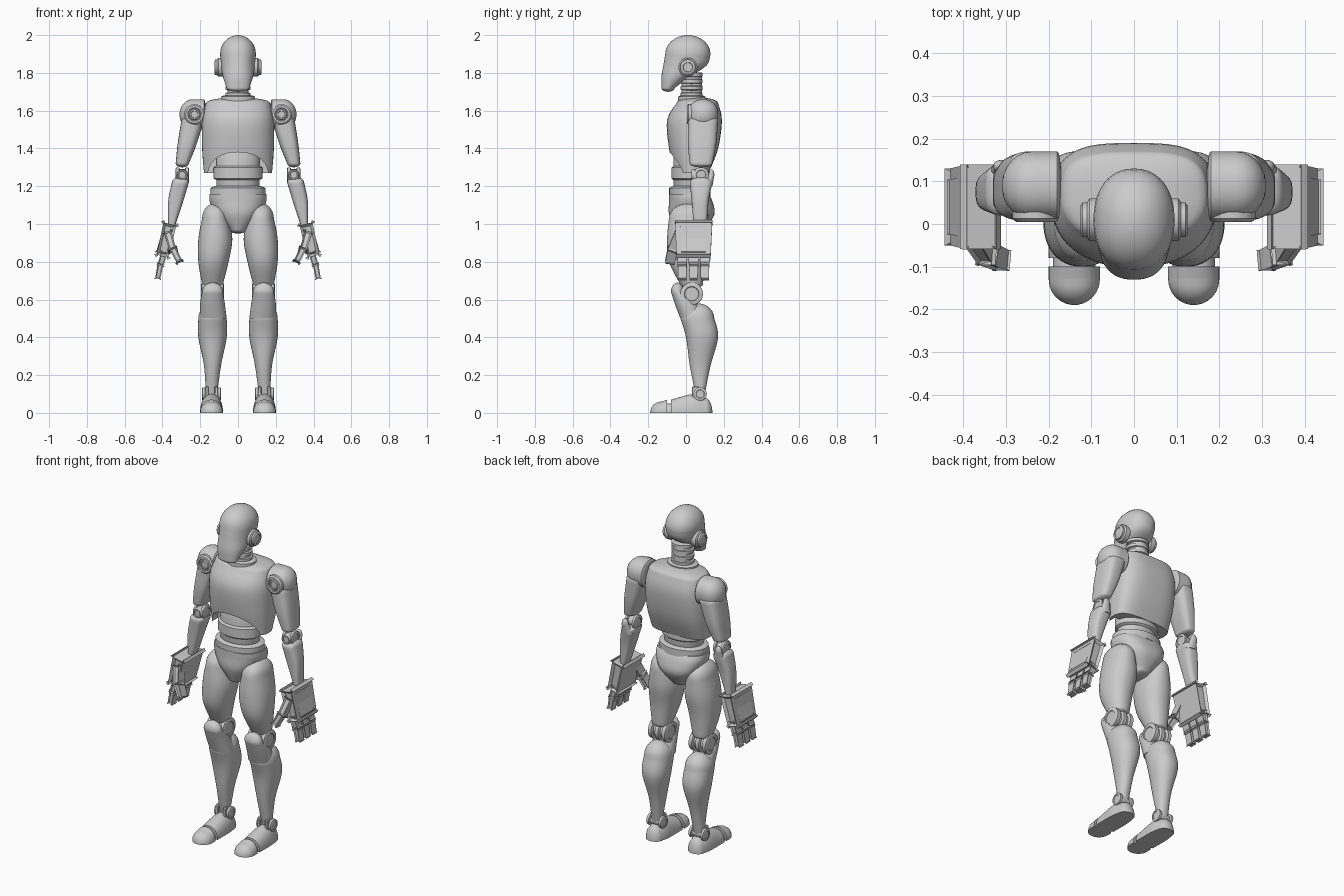
import bpy, bmesh, math
from mathutils import Vector

if "Cube" in bpy.data.objects:
    bpy.data.objects.remove(bpy.data.objects["Cube"])

grey = bpy.data.materials.new("light_grey")
grey.use_nodes = True
grey.diffuse_color = (.6, .6, .6, 1)
grey.node_tree.nodes["Principled BSDF"].inputs["Base Color"].default_value = grey.diffuse_color

# Ways to lay a cross-section (u, v) at distance t along an axis
UPRIGHT = lambda u, v, t: Vector((u, v, t))
SIDEWAYS = lambda u, v, t: Vector((t, u, v))
FLAT_BOTTOM = lambda u, v, t: Vector((u, t, max(v, 0)))


def smooth(ob, degrees):
    bpy.ops.object.select_all(action='DESELECT')
    ob.select_set(True)
    bpy.context.view_layer.objects.active = ob
    bpy.ops.object.shade_smooth_by_angle(angle=math.radians(degrees))


def finish(name, bm, mirror, degrees=38):
    bmesh.ops.recalc_face_normals(bm, faces=bm.faces)
    mesh = bpy.data.meshes.new(name)
    bm.to_mesh(mesh)
    bm.free()
    mesh.materials.append(grey)
    ob = bpy.data.objects.new(name, mesh)
    bpy.context.collection.objects.link(ob)
    smooth(ob, degrees)
    if mirror:
        ob.modifiers.new("Mirror", 'MIRROR').use_mirror_merge = False
    return ob


def skin(name, rings, mirror):
    """Join a list of rings into a closed surface."""
    bm = bmesh.new()
    rows = [[bm.verts.new(point) for point in ring] for ring in rings]
    for low, high in zip(rows, rows[1:]):
        for i in range(len(low)):
            bm.faces.new((low[i - 1], low[i], high[i], high[i - 1]))
    bm.faces.new(rows[0])
    bm.faces.new(rows[-1])
    return finish(name, bm, mirror)


def refine(rows, steps=5):
    """Smooth spline through the section rows."""
    out = []
    padded = [rows[0]] + rows + [rows[-1]]
    for before, start, end, after in zip(padded, padded[1:], padded[2:], padded[3:]):
        for k in range(steps):
            t = k / steps
            out.append([q + t / 2 * (r - p + t * (2*p - 5*q + 4*r - s + t * (3*(q - r) + s - p)))
                        for p, q, r, s in zip(before, start, end, after)])
    return out + [rows[-1]]


def rounded_end(ring, height, direction, steps=7):
    """Rings that shrink to a dome beyond the last section."""
    centre = (ring[0] + ring[len(ring) // 2]) / 2
    rings = []
    for k in range(1, steps if height else 1):
        angle = math.pi / 2 * k / (steps - .5)
        rings.append([centre + (point - centre) * math.cos(angle)
                      + direction * height * math.sin(angle) for point in ring])
    return rings


def loft(name, rows, start=0, end=0, front=2.2, back=2.2, lay=UPRIGHT, mirror=True, sides=48):
    """Rows are (t, u min, u max, v min, v max); front and back set squareness."""
    rings = []
    for t, left, right, low, high in refine(rows):
        ring = []
        for i in range(sides):
            angle = math.tau * i / sides
            bend = 2 / (front if i > sides / 2 else back)
            u, v = [math.copysign(abs(w) ** bend, w) for w in (math.cos(angle), math.sin(angle))]
            ring.append(lay((left + right + (right - left) * u) / 2,
                            (low + high + (high - low) * v) / 2, t))
        rings.append(ring)
    along = (lay(0, 0, 1) - lay(0, 0, 0)).normalized()
    rings = rounded_end(rings[0], start, -along)[::-1] + rings + rounded_end(rings[-1], end, along)
    return skin(name, rings, mirror)


def body(name, rows, **options):
    """Loft that is symmetric about the middle; rows are (z, half width, front, back)."""
    return loft(name, [(z, -half, half, *depth) for z, half, *depth in rows],
                mirror=False, **options)


def hub(name, centre, axis, radius, length, mirror=True, squash=1, sides=40):
    """Round disc with softened rims and recessed faces."""
    rim = [(.12, .5), (.12, .6), (0, .65), (0, .85), (.15, 1)]
    profile = rim + [(1 - t, r) for t, r in reversed(rim)]
    turn = Vector((0, 0, 1)).rotation_difference(Vector(axis))
    rings = []
    for t, r in profile:
        angles = [math.tau * i / sides for i in range(sides)]
        rings.append([Vector(centre) + turn @ Vector((
            radius * r * math.cos(a), radius * r * squash * math.sin(a), (t - .5) * length))
            for a in angles])
    return skin(name, rings, mirror)


def block(name, start, end, thick, width, taper=.9, bevel=.2):
    """Bevelled bar between two points, narrower at its end."""
    start, end = Vector(start), Vector(end)
    along = (end - start).normalized()
    across = (Vector((0, 1, 0)) - along * along.y).normalized()
    normal = across.cross(along)
    bm = bmesh.new()
    bmesh.ops.create_cube(bm, size=1)
    for v in bm.verts:
        scale = taper if v.co.z > 0 else 1
        v.co = (start.lerp(end, v.co.z + .5) + normal * v.co.x * thick * scale
                + across * v.co.y * width * scale)
    bmesh.ops.bevel(bm, geom=bm.edges[:], offset=thick * bevel, segments=1, affect='EDGES')
    return finish(name, bm, True, 20)


X, FRONT, Z = (1, 0, 0), (0, -1, 0), (0, 0, 1)

# Head and ears
body("head", [(1.72, .06, -.13, -.06), (1.78, .08, -.13, .02), (1.84, .09, -.12, .11),
              (1.9, .095, -.11, .13)], start=.02, end=.1)
hub("ear", (.09, .01, 1.83), X, .05, .04)
hub("ear_cap", (.11, .01, 1.83), X, .04, .03)

# Ringed neck
hub("neck_core", (0, .03, 1.7), Z, .055, .2, False)
for i in range(5):
    hub("neck_ring", (0, .03, 1.65 + i * .035), Z, .065, .025, False, .9)
hub("collar", (0, .03, 1.66), Z, .09, .04, False, .8)

# Chest shell with an arched front opening
chest = body("chest", [(1.27, .18, -.06, .12), (1.4, .19, -.09, .17), (1.55, .19, -.1, .19),
                       (1.64, .17, -.05, .17)], end=.03, back=3.2)
arch = loft("arch_cutter", [(-.3, -.16, .16, 1.13, 1.38), (.03, -.16, .16, 1.13, 1.38)],
            lay=FLAT_BOTTOM, mirror=False)
cut = chest.modifiers.new("Arch", 'BOOLEAN')
cut.object, cut.solver = arch, 'EXACT'
smooth(chest, 38)
bpy.ops.object.modifier_apply(modifier=cut.name)
bpy.data.objects.remove(arch)
smooth(chest, 38)

# Waist bands and pelvis
hub("abdomen", (0, .02, 1.28), Z, .115, .24, False, .75)
hub("waist_band", (0, .02, 1.27), Z, .13, .08, False, .75)
hub("hip_belt", (0, .02, 1.17), Z, .145, .06, False, .75)
body("pelvis", [(.97, .05, -.06, .1), (1.05, .12, -.09, .15), (1.12, .15, -.09, .14),
                (1.16, .15, -.09, .12)], start=.02, back=2.6)

# Legs
loft("thigh", [(.68, .08, .19, -.03, .09), (.8, .05, .21, -.09, .1), (.92, .03, .21, -.1, .12),
               (1.03, .05, .19, -.09, .12)], start=.02, end=.08)
hub("knee_axle", (.135, .03, .63), X, .045, .11)
for offset in (-.045, 0, .045):
    hub("knee_disc", (.135 + offset, .03, .63), X, .06, .03)
loft("shin", [(.1, .11, .17, .05, .1), (.25, .09, .18, .02, .13), (.4, .06, .21, 0, .17),
              (.5, .06, .21, -.03, .15)], end=.08)
loft("kneecap", [(.5, .06, .2, -.03, .1), (.58, .07, .2, -.06, .06), (.64, .08, .19, -.08, -.01)],
     end=.05)

# Ankles and feet
for side in (-1, 1):
    hub("ankle_disc", (.14 + side * .04, .075, .1), X, .035, .02)
    block("ankle_fork", (.14 + side * .025, .05, .06), (.14 + side * .025, .05, .14), .02, .04)
hub("ankle_axle", (.14, .075, .1), X, .025, .08)
loft("foot", [(-.08, .08, .2, -.07, .07), (.04, .08, .2, -.1, .1), (.1, .09, .19, -.08, .08)],
     end=.04, lay=FLAT_BOTTOM)
loft("toe_joint", [(-.11, .09, .19, -.05, .05), (-.07, .09, .19, -.05, .05)], lay=FLAT_BOTTOM)
loft("toe", [(-.13, .08, .2, -.06, .06), (-.1, .08, .2, -.07, .07)], start=.06, lay=FLAT_BOTTOM)

# Shoulders and arms
loft("shoulder", [(.18, .01, .17, 1.5, 1.66), (.24, .01, .17, 1.5, 1.66)], start=.01, end=.07,
     lay=SIDEWAYS)
hub("shoulder_ring", (.23, .03, 1.58), FRONT, .055, .05)
hub("shoulder_cap", (.23, .02, 1.58), FRONT, .03, .03)
loft("upper_arm", [(1.32, .26, .33, .02, .14), (1.42, .22, .32, .01, .16),
                   (1.55, .18, .3, .01, .17)], start=.02, end=.02, front=3, back=3)
for side in (-1, 1):
    hub("elbow_disc", (.295 + side * .025, .08, 1.26), X, .04, .02)
hub("elbow_axle", (.295, .08, 1.26), X, .03, .06)
hub("elbow_front", (.295, .06, 1.26), FRONT, .03, .06)
loft("forearm", [(1, .33, .37, .04, .11), (1.12, .29, .37, .03, .12), (1.22, .26, .35, .02, .14)],
     start=.02, end=.03, front=3, back=3)
loft("elbow_guard", [(1.2, .27, .34, .09, .14), (1.26, .29, .33, .12, .15)], end=.03)

# Hands with three fingers and a thumb
block("palm", (.36, .04, 1), (.4, .04, .83), .07, .17)
block("back_plate", (.38, .04, .98), (.42, .04, .85), .03, .13)
for i in range(3):
    y = .04 + (i - 1) * .06
    block("finger_base", (.39, y, .85), (.41, y, .78), .035, .04)
    block("finger_tip", (.41, y, .79), (.425, y, .71), .03, .035)
block("thumb_base", (.37, -.03, .95), (.345, -.07, .86), .04, .045)
block("thumb_tip", (.345, -.07, .87), (.31, -.085, .8), .035, .04)
